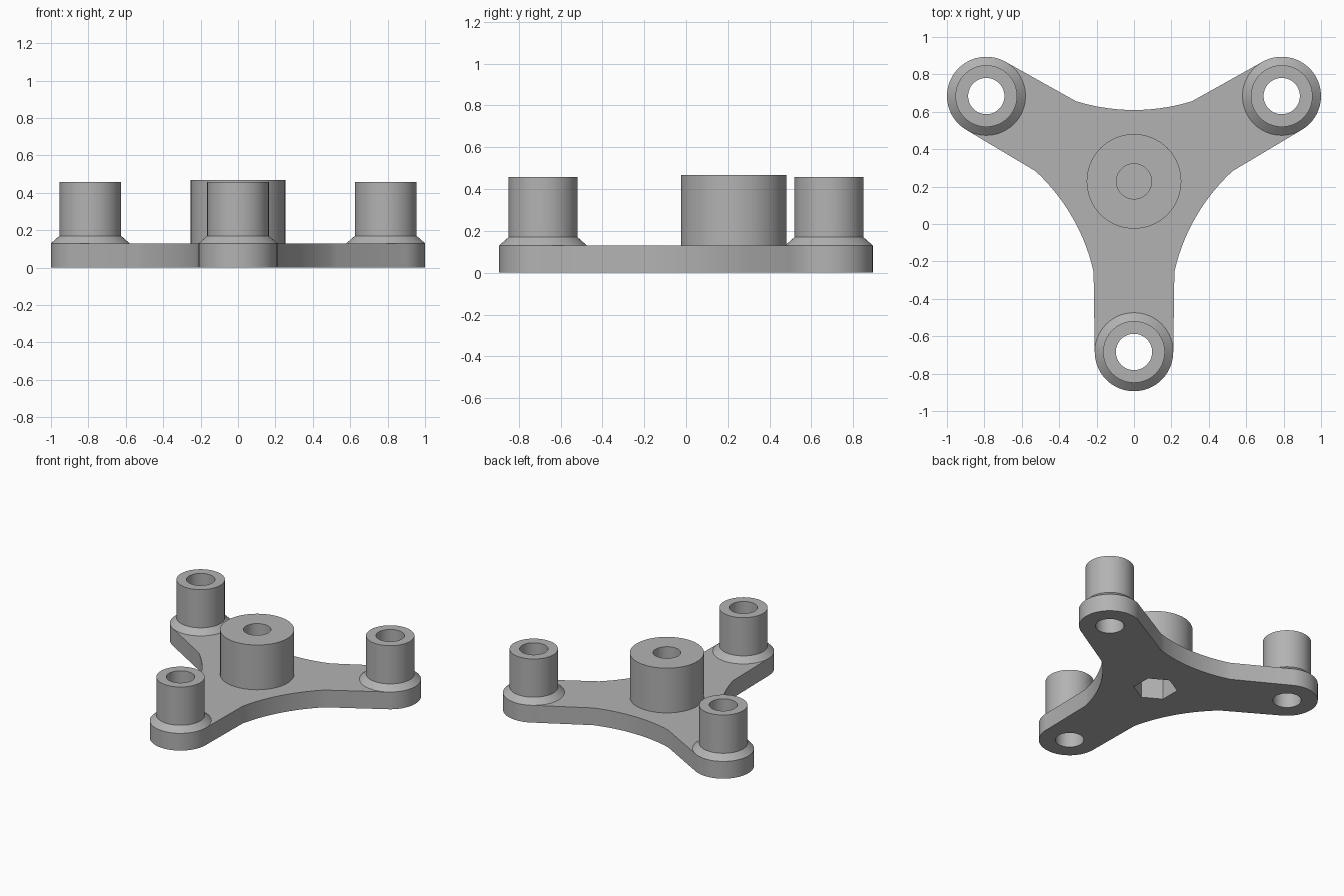
import bpy
import bmesh
from math import sin, cos, pi, radians, sqrt
from mathutils import Vector

if "Cube" in bpy.data.objects:
    bpy.data.objects.remove(bpy.data.objects["Cube"], do_unlink=True)

CENTRE = Vector((0, 0.228))
ARM = 0.912          # centre to each sleeve
PAD_R = 0.21         # rounded arm end
BORE_R = 0.097
THICK = 0.13         # plate thickness
HEX_R = 0.15
SEG = 64
ANGLES = [radians(a) for a in (-90, 30, 150)]

grey = bpy.data.materials.new("plain grey")
grey.use_nodes = True
grey.diffuse_color = (0.45, 0.45, 0.45, 1)
grey.node_tree.nodes["Principled BSDF"].inputs["Base Color"].default_value = (0.45, 0.45, 0.45, 1)


def polar(centre, r, a):
    return centre + Vector((r * cos(a), r * sin(a)))


def circle(centre, r, n=SEG, start=0.0):
    return [polar(centre, r, start + 2 * pi * i / n) for i in range(n)]


def finish(bm, name):
    mesh = bpy.data.meshes.new(name)
    bm.to_mesh(mesh)
    bm.free()
    mesh.materials.append(grey)
    ob = bpy.data.objects.new(name, mesh)
    bpy.context.collection.objects.link(ob)
    bpy.ops.object.select_all(action="DESELECT")
    ob.select_set(True)
    bpy.context.view_layer.objects.active = ob
    bpy.ops.object.shade_smooth_by_angle(angle=radians(30))
    return ob


def lathe(name, centre, profile):
    """Revolve (radius, height) points listed from outside to inside."""
    bm = bmesh.new()
    rings = []
    for r, z in profile:
        if r == 0:
            rings.append([bm.verts.new((*centre, z))] * SEG)
        else:
            rings.append([bm.verts.new((*p, z)) for p in circle(centre, r)])
    for low, high in zip(rings, rings[1:]):
        for i in range(SEG):
            j = (i + 1) % SEG
            corners = dict.fromkeys((low[i], low[j], high[j], high[i]))
            bm.faces.new(list(corners))
    return finish(bm, name)


# Plate outline: rounded arm ends joined by shallow concave arcs
def plate_outline():
    pts = []
    half, root = 0.216, 0.483      # arm half width and distance at its root
    sag, steps = 0.047, 14
    for a in ANGLES:
        along = Vector((cos(a), sin(a)))
        side = Vector((-along.y, along.x))
        end = CENTRE + along * ARM
        pts.append(CENTRE + along * root - side * half)
        pts += [polar(end, PAD_R, a - pi / 2 + pi * i / 32) for i in range(33)]
        start = CENTRE + along * root + side * half
        pts.append(start)
        # concave arc towards the next arm
        b = a + 2 * pi / 3
        nxt = Vector((cos(b), sin(b)))
        stop = CENTRE + nxt * root - Vector((-nxt.y, nxt.x)) * half
        chord = (stop - start).length / 2
        radius = (chord ** 2 + sag ** 2) / (2 * sag)
        mid = (start + stop) / 2
        inward = (CENTRE - mid).normalized()
        across = (stop - start).normalized()
        for i in range(1, steps):
            t = chord * (2 * i / steps - 1)
            depth = sqrt(radius ** 2 - t ** 2) - (radius - sag)
            pts.append(mid + across * t + inward * depth)
    return pts


sleeve_spots = [polar(CENTRE, ARM, a) for a in ANGLES]
hexagon = circle(CENTRE, HEX_R, 6, pi / 6)

# Plate with round holes and a hexagonal opening
bm = bmesh.new()
for loop in [plate_outline(), hexagon] + [circle(p, BORE_R) for p in sleeve_spots]:
    verts = [bm.verts.new((*p, 0)) for p in loop]
    for i, v in enumerate(verts):
        bm.edges.new((v, verts[(i + 1) % len(verts)]))
bmesh.ops.triangle_fill(bm, use_beauty=True, use_dissolve=False, edges=bm.edges[:], normal=(0, 0, 1))
top = bmesh.ops.extrude_face_region(bm, geom=bm.faces[:])["geom"]
bmesh.ops.translate(bm, vec=(0, 0, THICK), verts=[g for g in top if isinstance(g, bmesh.types.BMVert)])
bmesh.ops.recalc_face_normals(bm, faces=bm.faces[:])
finish(bm, "plate")

# Flared sleeves on the arm ends
for label, spot in zip(("front", "left", "right"), sleeve_spots):
    lathe(label + "_sleeve", spot, [(PAD_R, THICK), (0.165, 0.17), (0.165, 0.458),
                                    (BORE_R, 0.458), (BORE_R, THICK)])

# Central boss with a blind bore
lathe("centre_boss", CENTRE, [(0.253, THICK), (0.253, 0.467), (0.094, 0.467),
                              (0.094, 0.24), (0, 0.24)])

# Hexagonal pocket continuing up inside the boss
bm = bmesh.new()
low = [bm.verts.new((*p, THICK)) for p in hexagon]
high = [bm.verts.new((*p, 0.22)) for p in hexagon]
for i in range(6):
    j = (i + 1) % 6
    bm.faces.new((low[j], low[i], high[i], high[j]))
bm.faces.new(high[::-1])
finish(bm, "hex_pocket")
